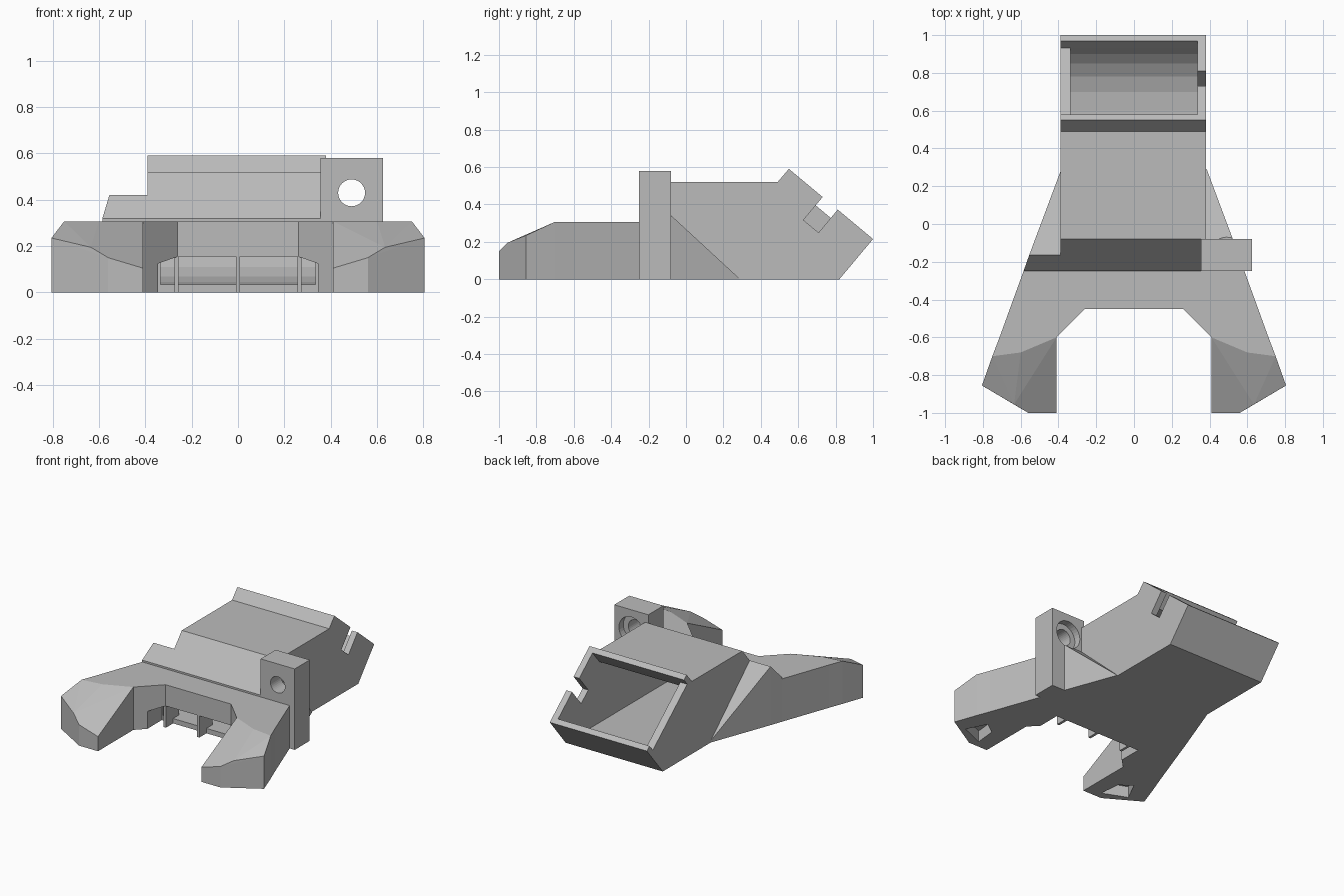
import bpy, bmesh, math
from mathutils import Vector

if "Cube" in bpy.data.objects:
    bpy.data.objects.remove(bpy.data.objects["Cube"])

grey = bpy.data.materials.new("plain grey")
grey.use_nodes = True
grey.diffuse_color = (0.5, 0.5, 0.5, 1)
grey.node_tree.nodes["Principled BSDF"].inputs["Base Color"].default_value = (0.5, 0.5, 0.5, 1)


def finish(name, bm):
    bmesh.ops.recalc_face_normals(bm, faces=bm.faces)
    mesh = bpy.data.meshes.new(name)
    bm.to_mesh(mesh)
    bm.free()
    mesh.materials.append(grey)
    obj = bpy.data.objects.new(name, mesh)
    bpy.context.collection.objects.link(obj)
    return obj


def hull(name, points):
    bm = bmesh.new()
    for p in points:
        bm.verts.new(p)
    bmesh.ops.convex_hull(bm, input=bm.verts[:])
    bmesh.ops.dissolve_limit(bm, angle_limit=0.005, verts=bm.verts[:], edges=bm.edges[:])
    return finish(name, bm)


def prism(name, outline, axis, low, high):
    """Extrude a 2D outline along axis 0, 1 or 2."""
    bm = bmesh.new()
    verts = []
    for u, v in outline:
        p = [u, v]
        p.insert(axis, low)
        verts.append(bm.verts.new(p))
    face = bm.faces.new(verts)
    moved = bmesh.ops.extrude_face_region(bm, geom=[face])["geom"]
    shift = Vector((0, 0, 0))
    shift[axis] = high - low
    bmesh.ops.translate(bm, vec=shift, verts=[g for g in moved if isinstance(g, bmesh.types.BMVert)])
    return finish(name, bm)


def combine(target, tool, operation):
    tool.hide_render = True
    mod = target.modifiers.new("join", "BOOLEAN")
    mod.operation, mod.object, mod.solver = operation, tool, "EXACT"
    bpy.context.view_layer.update()
    graph = bpy.context.evaluated_depsgraph_get()
    mesh = bpy.data.meshes.new_from_object(target.evaluated_get(graph))
    target.modifiers.clear()
    target.data = mesh
    bpy.data.objects.remove(tool)


def circle(x, z, r, n=32):
    return [(x + r * math.cos(i * math.tau / n), z + r * math.sin(i * math.tau / n)) for i in range(n)]


def rim(s, d):
    """Point on the tilted opening: s along the slope, d below it."""
    return (0.55 + 0.768 * s - 0.64 * d, 0.59 - 0.64 * s - 0.768 * d)


# Main body, side profile
housing = prism("housing", [(-0.25, 0), (-0.25, 0.32), (-0.08, 0.52), (0.49, 0.52),
                            (0.55, 0.59), (1.0, 0.215), (0.82, 0)], 0, -0.39, 0.38)

# Sloping side wedges
wedge = []
for s in (-1, 1):
    wedge += [(s * 0.585, -0.25, 0), (s * 0.585, -0.25, 0.32), (s * 0.555, -0.165, 0),
              (s * 0.555, -0.165, 0.42), (s * 0.385, 0.29, 0)]
combine(housing, hull("wedge", wedge), "UNION")

# Crossbar between the legs
half = [(0.26, -0.45), (0.41, -0.6), (0.712, -0.6), (0.585, -0.25)]
bar = half + [(-x, y) for x, y in reversed(half)]
combine(housing, prism("crossbar", bar, 2, 0, 0.307), "UNION")

# Legs with faceted, falling tops
leg_top = [(0.41, -0.6, 0.307), (0.712, -0.6, 0.307), (0.75, -0.7, 0.307), (0.6, -0.68, 0.307),
           (0.805, -0.855, 0.235), (0.635, -0.955, 0.195), (0.56, -1, 0.15), (0.41, -1, 0.105)]
for s in (-1, 1):
    pts = [(s * x, y, h) for x, y, z in leg_top for h in (0, z)]
    combine(housing, hull("leg", pts), "UNION")

# Mounting bracket
bracket = [(0.355, -0.25), (0.625, -0.25), (0.625, -0.08), (0.355, -0.08)]
combine(housing, prism("bracket", bracket, 2, 0, 0.58), "UNION")

# Duct running from the front slot to the tilted rear opening
duct = [rim(0.04, -0.05), rim(0.04, 0.06), (0.5, 0.47), (-0.03, 0.47), (-0.22, 0.24), (-0.4, 0.154),
        (-0.4, 0.035), (0.6, 0.035), (0.7, 0.045), (0.78, 0.07), (0.85, 0.11), (0.9, 0.155),
        rim(0.547, 0.06), rim(0.547, -0.05)]
cuts = [prism("duct", duct, 0, -0.335, 0.335)]

# Lid recess open to one side, and the notch in the other wall
cuts.append(prism("recess", [rim(0.04, -0.1), rim(0.04, 0.058), rim(0.547, 0.058), rim(0.547, -0.1)],
                  0, -0.5, 0.33))
cuts.append(prism("notch", [rim(0.235, -0.1), rim(0.235, 0.16), rim(0.34, 0.16), rim(0.34, -0.1)],
                  0, 0.3, 0.5))

# Front slot under the crossbar
slot = [(-0.345, -0.1), (-0.345, 0.125), (-0.26, 0.155), (0.26, 0.155), (0.345, 0.125), (0.345, -0.1)]
cuts.append(prism("slot", slot, 1, -0.65, -0.37))

# Bracket hole with rear counterbore
cuts.append(prism("hole", circle(0.49, 0.43, 0.058), 1, -0.3, 0.0))
cuts.append(prism("counterbore", circle(0.49, 0.43, 0.098), 1, -0.13, 0.02))

# Pockets under the legs
pocket = [(0.62, -0.74), (0.535, -0.8), (0.52, -0.95), (0.69, -0.88)]
for s in (-1, 1):
    cuts.append(prism("pocket", [(s * x, y) for x, y in pocket], 2, -0.1, 0.08))

for cut in cuts:
    combine(housing, cut, "DIFFERENCE")

# Thin ribs in the front slot
for name, x in (("right_rib", -0.265), ("middle_rib", 0), ("left_rib", 0.265)):
    prism(name, [(-0.45, 0), (-0.45, 0.156), (-0.3, 0.17), (-0.3, 0.03), (-0.36, 0)], 0, x - 0.009, x + 0.009)
